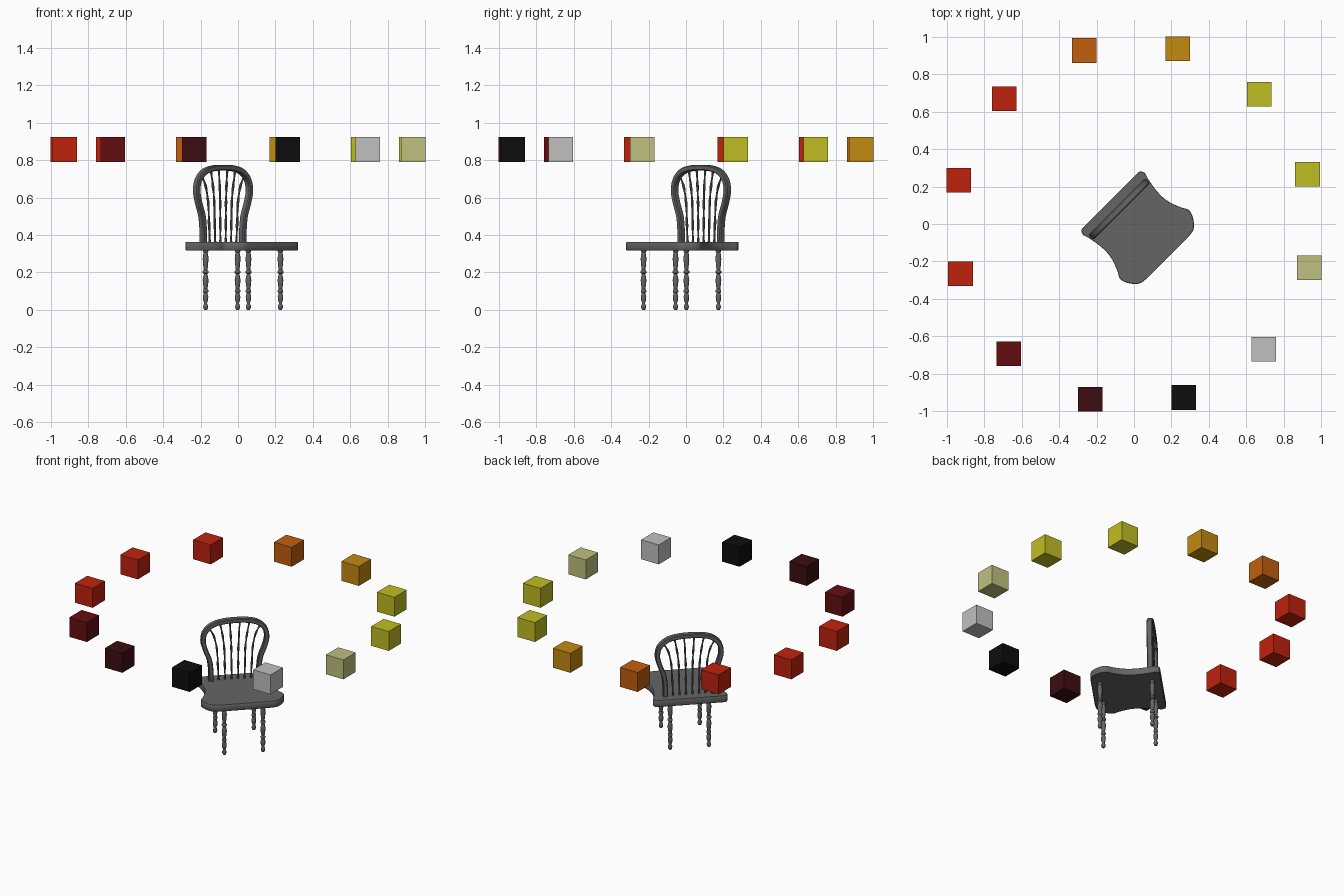
import bpy, bmesh, math
from mathutils import Vector, Matrix

if "Cube" in bpy.data.objects:
    bpy.data.objects.remove(bpy.data.objects["Cube"], do_unlink=True)


def material(name, rgb):
    """Flat material from 0-255 display values."""
    lin = [(c / 255 / 12.92) if c < 11 else ((c / 255 + 0.055) / 1.055) ** 2.4 for c in rgb]
    mat = bpy.data.materials.new(name)
    mat.use_nodes = True
    mat.diffuse_color = (*lin, 1)
    mat.node_tree.nodes["Principled BSDF"].inputs["Base Color"].default_value = (*lin, 1)
    return mat


PALETTE = {name: material(name, rgb) for name, rgb in {
    "chair grey": (101, 101, 101), "red": (192, 34, 14), "maroon": (101, 13, 16),
    "dark maroon": (60, 13, 16), "black": (13, 13, 13), "light grey": (192, 192, 192),
    "pale yellow": (192, 192, 128), "yellow": (192, 189, 34),
    "amber": (194, 138, 17), "orange": (194, 95, 14)}.items()}
TURN = Matrix.Rotation(math.radians(45), 4, 'Z')   # the chair faces a diagonal


def finish(bm, name, colour, matrix=TURN, smooth=True):
    bmesh.ops.recalc_face_normals(bm, faces=bm.faces)
    me = bpy.data.meshes.new(name)
    bm.to_mesh(me)
    bm.free()
    me.materials.append(PALETTE[colour])
    ob = bpy.data.objects.new(name, me)
    bpy.context.scene.collection.objects.link(ob)
    ob.matrix_world = matrix
    if smooth:
        bpy.ops.object.select_all(action='DESELECT')
        ob.select_set(True)
        bpy.context.view_layer.objects.active = ob
        bpy.ops.object.shade_smooth_by_angle(angle=math.radians(40))
    return ob


def spline(points, steps=6):
    """Smooth curve through the given points."""
    p = [Vector(q) for q in points]
    p = [2 * p[0] - p[1]] + p + [2 * p[-1] - p[-2]]
    out = []
    for a, b, c, d in zip(p, p[1:], p[2:], p[3:]):
        for i in range(steps):
            t = i / steps
            out.append(0.5 * (2 * b + (c - a) * t + (2 * a - 5 * b + 4 * c - d) * t * t
                              + (3 * b - a - 3 * c + d) * t ** 3))
    return out + [p[-2]]


def skin(bm, rings):
    """Join rings of points into a closed tube."""
    loops = [[bm.verts.new(co) for co in ring] for ring in rings]
    n = len(loops[0])
    for lo, hi in zip(loops, loops[1:]):
        for i in range(n):
            bm.faces.new((lo[i], lo[(i + 1) % n], hi[(i + 1) % n], hi[i]))
    bm.faces.new(loops[0])
    bm.faces.new(loops[-1])


def sweep(name, path, section, scale=lambda t: 1):
    """Sweep a section along an x-z path lying in the plane of the back."""
    rings = []
    for i, (x, z) in enumerate(path):
        tan = (path[min(i + 1, len(path) - 1)] - path[max(i - 1, 0)]).normalized()
        k = scale(i / (len(path) - 1))
        rings.append([(x + tan.y * a * k, BACK_Y + b * k, z - tan.x * a * k)
                      for a, b in section])
    bm = bmesh.new()
    skin(bm, rings)
    return finish(bm, name, "chair grey")


def circle(r, n=8):
    return [(r * math.cos(math.tau * i / n), r * math.sin(math.tau * i / n)) for i in range(n)]


BACK_Y = 0.113
SEAT_LOW, SEAT_TOP = 0.318, 0.362

# Seat: waisted sides and rounded front corners
half = spline([(0.155, -0.255), (0.205, -0.245), (0.243, -0.205), (0.26, -0.155),
               (0.238, -0.11), (0.214, -0.04), (0.21, 0.03), (0.222, 0.11),
               (0.233, 0.15), (0.224, 0.174), (0.205, 0.179)], 5)
outline = [tuple(p) for p in half] + [(-p.x, p.y) for p in reversed(half)]


def seat_ring(z, inset):
    return [(x * (1 - inset), y * (1 - inset), z) for x, y in outline]


bm = bmesh.new()
skin(bm, [seat_ring(SEAT_LOW, 0.01), seat_ring(SEAT_LOW + 0.004, 0),
          seat_ring(SEAT_TOP - 0.004, 0), seat_ring(SEAT_TOP, 0.01)])
finish(bm, "seat", "chair grey")

# Bent hoop of the back
side = [(0.15, 0.345), (0.15, 0.42), (0.159, 0.5), (0.184, 0.57), (0.199, 0.635),
        (0.186, 0.695), (0.14, 0.738), (0.075, 0.756)]
hoop = spline([(-x, z) for x, z in side] + [(0, 0.76)] + side[::-1], 5)
rim = [(0.015, -0.013), (0.015, 0.013), (0.01, 0.0185), (-0.01, 0.0185),
       (-0.015, 0.013), (-0.015, -0.013), (-0.01, -0.0185), (0.01, -0.0185)]
sweep("back_hoop", hoop, rim)

# Fanned spindles, swelling gently along their length
for i, (low, mid, top, z_top) in enumerate([(0.02, 0.022, 0.032, 0.755),
                                            (0.06, 0.066, 0.092, 0.745),
                                            (0.1, 0.112, 0.16, 0.715)]):
    for s, word in ((1, "left"), (-1, "right")):
        path = spline([(s * low, 0.35), (s * (low + mid) / 2, 0.46), (s * mid, 0.57),
                       (s * (mid * 0.6 + top * 0.4), 0.66), (s * top, z_top)], 7)
        sweep(f"{word}_spindle_{i + 1}", path, circle(0.0058),
              lambda t: 1 + 0.22 * math.cos(t * math.tau * 4))

# Turned legs: (radius, height) profile
leg = [(0.008, 0), (0.012, 0.006), (0.014, 0.018), (0.009, 0.032), (0.009, 0.038),
       (0.014, 0.052), (0.015, 0.07), (0.01, 0.09), (0.015, 0.096), (0.015, 0.104),
       (0.01, 0.11), (0.014, 0.135), (0.016, 0.16), (0.012, 0.182), (0.009, 0.19),
       (0.016, 0.197), (0.016, 0.206), (0.01, 0.213), (0.013, 0.235), (0.016, 0.27),
       (0.014, 0.295), (0.011, 0.305), (0.015, 0.312), (0.015, 0.325)]
for y, end in ((-0.2, "front"), (0.124, "back")):
    for x, word in ((0.121, "left"), (-0.121, "right")):
        bm = bmesh.new()
        skin(bm, [[(x + a, y + b, z) for a, b in circle(r, 12)] for r, z in leg])
        finish(bm, f"{end}_{word}_leg", "chair grey")

# Ring of floating cubes, anticlockwise from the left
ring = ["yellow", "yellow", "amber", "orange", "red", "red", "red", "maroon",
        "dark maroon", "black", "light grey", "pale yellow"]
for i, colour in enumerate(ring):
    a = math.radians(16 + 30 * i)
    bm = bmesh.new()
    bmesh.ops.create_cube(bm, size=0.132)
    spot = Matrix.Translation((0.965 * math.cos(a), 0.965 * math.sin(a), 0.857))
    finish(bm, f"cube_{i + 1}", colour, spot, smooth=False)
